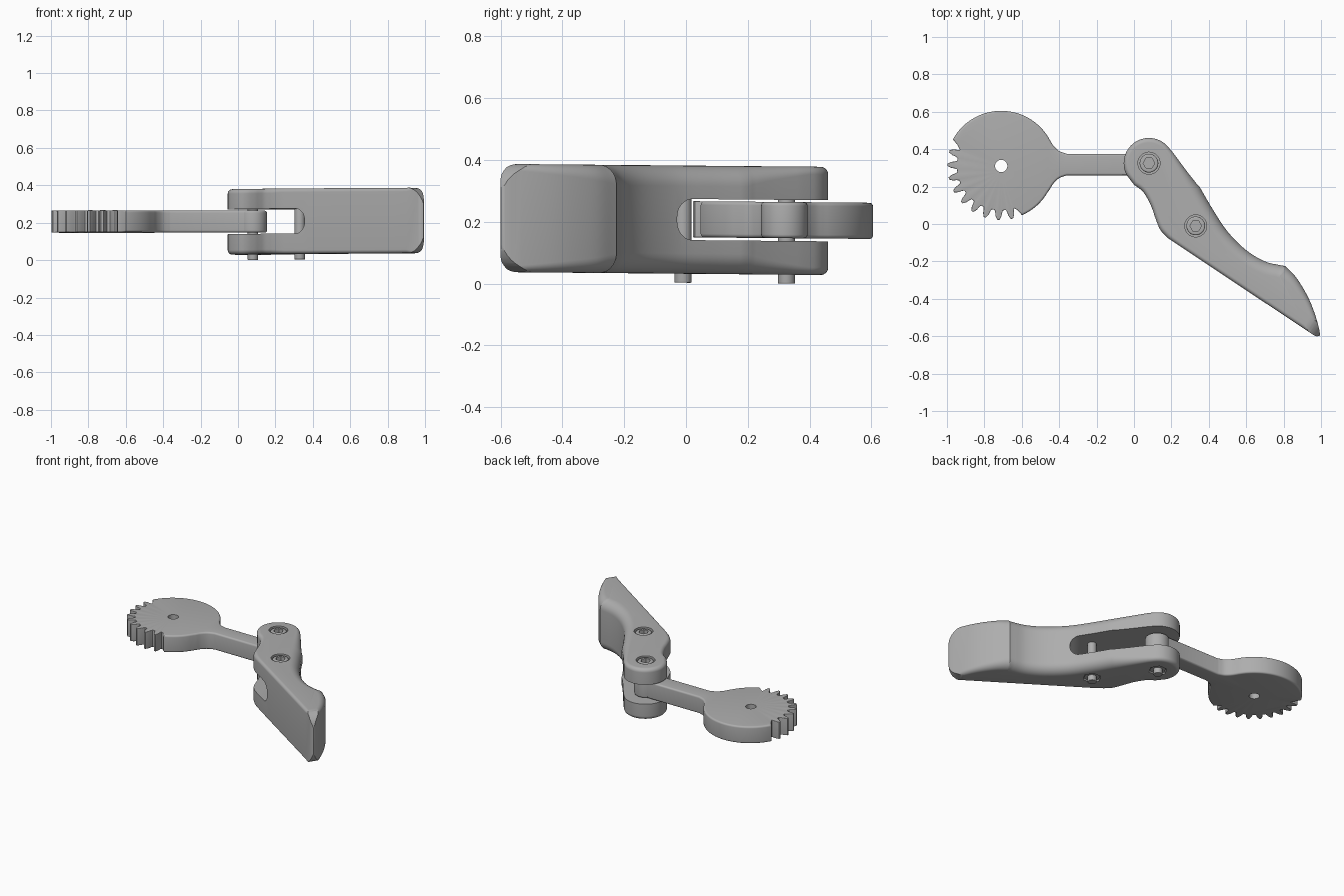
import bpy, bmesh
from math import sin, cos, pi, radians
from mathutils import Vector, Matrix

if "Cube" in bpy.data.objects:
    bpy.data.objects.remove(bpy.data.objects["Cube"])

grey = bpy.data.materials.new("plain grey")
grey.use_nodes = True
COLOR = (0.42, 0.42, 0.42, 1)
grey.diffuse_color = COLOR
grey.node_tree.nodes["Principled BSDF"].inputs["Base Color"].default_value = COLOR


def arc(c, r, a0, a1, n):
    """Points on an arc, angles in degrees."""
    steps = [radians(a0 + (a1 - a0) * i / n) for i in range(n + 1)]
    return [Vector((c[0] + r * cos(a), c[1] + r * sin(a))) for a in steps]


def spline(points, n=5):
    """Smooth curve through the control points."""
    p = [Vector(q) for q in points]
    p = [2 * p[0] - p[1]] + p + [2 * p[-1] - p[-2]]
    out = []
    for i in range(1, len(p) - 2):
        a, b, c, d = p[i - 1:i + 3]
        for k in range(n):
            t = k / n
            out.append(b + (c - a) * t / 2 + (a - 2.5 * b + 2 * c - d / 2) * t ** 2
                       + (1.5 * (b - c) + (d - a) / 2) * t ** 3)
    return out + [p[-2]]


def rounded_rect(x0, x1, y0, y1, r):
    """Rectangle whose right-hand corners are rounded."""
    return ([Vector((x0, y1)), Vector((x0, y0))]
            + arc((x1 - r, y0 + r), r, -90, 0, 10) + arc((x1 - r, y1 - r), r, 0, 90, 10))


def plate(name, outline, z0, z1, radius=0, steps=5):
    """Extruded outline with rounded rims; radius is a number or one value per point."""
    n = len(outline)
    radii = radius if isinstance(radius, list) else [radius] * n
    normals = []
    for i, p in enumerate(outline):
        e1 = (p - outline[i - 1]).normalized()
        e2 = (outline[(i + 1) % n] - p).normalized()
        t = (e1 + e2).normalized()
        normals.append(Vector((t.y, -t.x)))
    angles = [pi / 2 * k / steps for k in range(steps + 1)] if max(radii) else [0]
    levels = [(z0, 1, a) for a in reversed(angles)] + [(z1, -1, a) for a in angles]
    bm = bmesh.new()
    rings = []
    for z, side, a in levels:
        ring = []
        for p, m, r in zip(outline, normals, radii):
            q = p - m * r * (1 - cos(a))
            ring.append(bm.verts.new((q.x, q.y, z + side * r * (1 - sin(a)))))
        rings.append(ring)
    for low, high in zip(rings, rings[1:]):
        for i in range(n):
            j = (i + 1) % n
            bm.faces.new((low[i], low[j], high[j], high[i]))
    bm.faces.new(rings[0][::-1])
    bm.faces.new(rings[-1])
    bmesh.ops.recalc_face_normals(bm, faces=bm.faces)
    mesh = bpy.data.meshes.new(name)
    bm.to_mesh(mesh)
    bm.free()
    mesh.materials.append(grey)
    obj = bpy.data.objects.new(name, mesh)
    bpy.context.collection.objects.link(obj)
    return obj


def disc(name, c, r, z0, z1, n=32, radius=0):
    return plate(name, arc(c, r, 0, 360 - 360 / n, n - 1), z0, z1, radius)


def upright(obj, direction):
    """Stand a plate up: its x follows direction, its y becomes height."""
    d = Vector((*direction, 0)).normalized()
    up = Vector((0, 0, 1))
    obj.data.transform(Matrix((d, up, d.cross(up))).transposed().to_4x4())
    return obj


def cut(obj, cutter, operation="DIFFERENCE"):
    cutter.hide_render = True
    mod = obj.modifiers.new("cut", "BOOLEAN")
    mod.operation, mod.object, mod.solver = operation, cutter, "EXACT"
    bpy.context.view_layer.objects.active = obj
    bpy.ops.object.modifier_apply(modifier=mod.name)
    bpy.data.objects.remove(cutter)


parts = []
PIVOTS = {"knuckle": (0.08, 0.325), "middle": (0.33, -0.01)}

# Toothed wheel with its link arm
hub = (-0.71, 0.31)
boss = arc((0.08, 0.318), 0.075, -130, 130, 28)
upper_fillet = spline([(-0.36, 0.375), (-0.40, 0.39), (-0.43, 0.418), (-0.45, 0.449)])
lower_fillet = [Vector((p.x, 0.635 - p.y)) for p in reversed(upper_fillet)]
rim = arc(hub, 0.295, 30, 151, 40)
teeth = arc(hub, 0.262, 154, 154, 1)[:1]
tooth = [(-5.5, 0.237), (-4.2, 0.25), (-3.4, 0.268), (-1.2, 0.288)]
tooth += [(-a, r) for a, r in reversed(tooth)]
for k in range(9):
    for a, r in tooth:
        teeth += arc(hub, r, 164 + 14.7 * k + a, 0, 1)[:1]
teeth += arc(hub, 0.25, 290, 290, 1)[:1]
rim_end = arc(hub, 0.285, 293, 329, 14)
outline = boss + upper_fillet + rim + teeth + rim_end + lower_fillet
soft = [0.003 if p in teeth else 0.012 for p in outline]
gear_arm = plate("gear_arm", outline, 0.15, 0.267, soft)
cut(gear_arm, disc("hub_hole", hub, 0.033, 0, 1))
parts.append(gear_arm)

# Forked finger
lobe = arc(PIVOTS["knuckle"], 0.135, 37, 208, 36)
inner = spline([(0.0, 0.21), (0.05, 0.17), (0.09, 0.10), (0.115, 0.03), (0.14, -0.03), (0.18, -0.075)])
back = [Vector((0.18, -0.075)).lerp(Vector((0.965, -0.597)), t / 12) for t in range(1, 12)]
tip = spline([(0.965, -0.597), (0.982, -0.6), (0.994, -0.585), (0.97, -0.49),
              (0.93, -0.39), (0.87, -0.29), (0.81, -0.225)])
grip = spline([(0.79, -0.222), (0.7, -0.2), (0.6, -0.14), (0.5, -0.04), (0.42, 0.08), (0.35, 0.2)])
shoulder = spline([(0.335, 0.215), (0.28, 0.285), (0.21, 0.38)])
outline = lobe + inner + back + tip + grip + shoulder
soft = [0.025] * len(lobe + inner) + [0.02] * len(back)
soft += [0.006 + 0.06 * (i / len(tip)) ** 1.5 for i in range(len(tip))]
soft += [0.066] * len(grip)
soft += [0.06 - 0.035 * i / len(shoulder) for i in range(len(shoulder))]
finger = plate("finger", outline, 0.032, 0.382, soft, 8)
cut(finger, upright(plate("tip_rounding", rounded_rect(-1, 1.158, 0.0315, 0.3825, 0.1), -1, 1),
                    (0.835, -0.55)), "INTERSECT")
cut(finger, upright(plate("fork_slot", rounded_rect(-1, 0.396, 0.141, 0.274, 0.06), -1, 1),
                    (0.77, -0.64)))
for c in PIVOTS.values():
    cut(finger, disc("counterbore", c, 0.059, 0.32, 1))
    cut(finger, disc("nut_pocket", c, 0.058, -1, 0.07, 6))
parts.append(finger)

# Pivot screws and nuts
for label, c in PIVOTS.items():
    head = disc(label + "_screw_head", c, 0.05, 0.31, 0.378, 32, 0.008)
    cut(head, disc("hex_socket", c, 0.031, 0.345, 1, 6))
    shank = disc(label + "_screw_shank", c, 0.028, 0.003, 0.33, 24, 0.004)
    nut = disc(label + "_nut", c, 0.053, 0.04, 0.08, 6)
    parts += [head, shank, nut]

# Slight lean of the whole assembly, then shading
lean = Matrix.Identity(4)
lean[2][1] = -0.009
for obj in parts:
    obj.data.transform(lean)
    bpy.ops.object.select_all(action="DESELECT")
    obj.select_set(True)
    bpy.context.view_layer.objects.active = obj
    bpy.ops.object.shade_smooth_by_angle(angle=radians(30))
